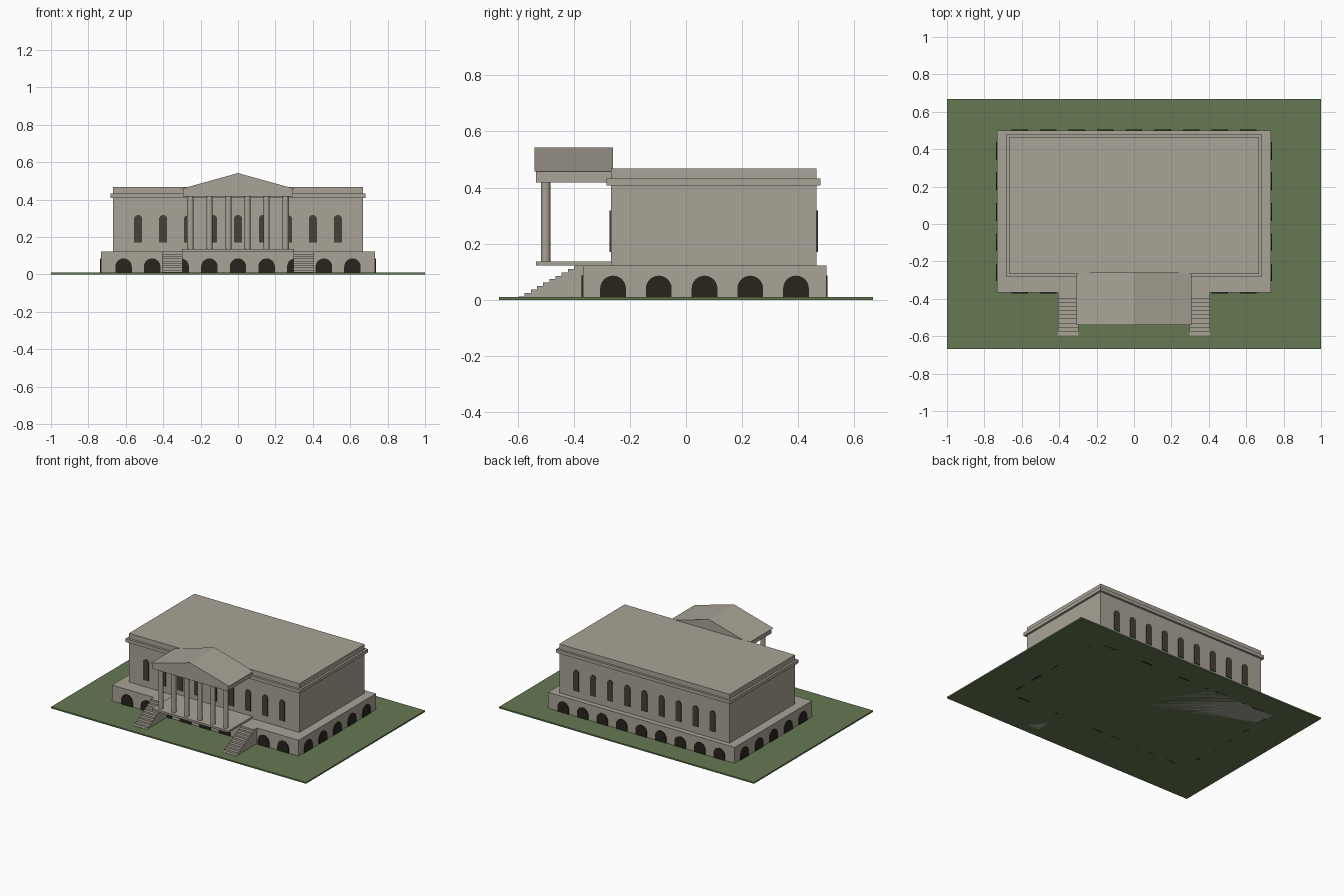
import bpy, bmesh
from math import pi, cos, sin
from mathutils import Matrix

if "Cube" in bpy.data.objects:
    bpy.data.objects.remove(bpy.data.objects["Cube"])


def material(name, rgb):
    m = bpy.data.materials.new(name)
    m.diffuse_color = (*rgb, 1)
    m.use_nodes = True
    m.node_tree.nodes["Principled BSDF"].inputs["Base Color"].default_value = m.diffuse_color
    return m


STONE = material("stone", (0.40, 0.37, 0.31))
GRASS = material("grass", (0.13, 0.19, 0.085))
DARK = material("dark_opening", (0.022, 0.018, 0.012))
GLASS = material("window_pane", (0.06, 0.052, 0.042))


def finish(name, bm, mat):
    bmesh.ops.recalc_face_normals(bm, faces=bm.faces)
    me = bpy.data.meshes.new(name)
    bm.to_mesh(me)
    bm.free()
    me.materials.append(mat)
    ob = bpy.data.objects.new(name, me)
    bpy.context.collection.objects.link(ob)
    return ob


def box(name, x0, x1, y0, y1, z0, z1, mat=STONE):
    bm = bmesh.new()
    bmesh.ops.create_cube(bm, size=1)
    for v in bm.verts:
        v.co = (x1 if v.co.x > 0 else x0, y1 if v.co.y > 0 else y0, z1 if v.co.z > 0 else z0)
    return finish(name, bm, mat)


def prism(name, profile, y0, y1, mat, matrix=Matrix()):
    """Extrude an (x, z) profile along y, then place it with matrix."""
    bm = bmesh.new()
    face = bm.faces.new([bm.verts.new((x, y0, z)) for x, z in profile])
    ext = bmesh.ops.extrude_face_region(bm, geom=[face])["geom"]
    verts = [g for g in ext if isinstance(g, bmesh.types.BMVert)]
    bmesh.ops.translate(bm, vec=(0, y1 - y0, 0), verts=verts)
    bm.transform(matrix)
    return finish(name, bm, mat)


def arch(name, x, y, angle, z0, z1, r, mat, proud=0.005):
    """Round-headed panel standing slightly proud of a wall."""
    pts = [(-r, z0), (r, z0)]
    pts += [(r * cos(a * pi / 12), z1 - r + r * sin(a * pi / 12)) for a in range(13)]
    prism(name, pts, -proud, 0.01, mat,
          Matrix.Translation((x, y, 0)) @ Matrix.Rotation(angle, 4, "Z"))


# lawn, arcaded base, main block, cornice and parapet
box("lawn", -1, 1, -0.667, 0.667, 0, 0.01, GRASS)
box("base", -0.732, 0.732, -0.367, 0.5, 0, 0.122)
box("main_block", -0.668, 0.668, -0.267, 0.465, 0.12, 0.42)
box("cornice", -0.683, 0.683, -0.283, 0.48, 0.408, 0.432)
box("parapet", -0.668, 0.668, -0.267, 0.465, 0.43, 0.468)

# base arches and windows on front and back
for i in range(-4, 5):
    for side, base_y, wall_y, angle in (("front", -0.367, -0.267, 0), ("back", 0.5, 0.465, pi)):
        arch(f"{side}_base_arch", i * 0.153, base_y, angle, 0, 0.086, 0.044, DARK)
        arch(f"{side}_window", i * 0.1335, wall_y, angle, 0.17, 0.318, 0.022, GLASS)

# base arches on the two ends
for i in range(-2, 3):
    y = 0.066 + i * 0.163
    arch("right_base_arch", 0.732, y, pi / 2, 0, 0.086, 0.046, DARK)
    arch("left_base_arch", -0.732, y, -pi / 2, 0, 0.086, 0.046, DARK)

# portico floor, entablature and pediment
box("portico_floor", -0.3, 0.3, -0.535, -0.26, 0.123, 0.137)
box("entablature", -0.295, 0.295, -0.535, -0.262, 0.418, 0.457)
prism("pediment", [(-0.308, 0.457), (0.308, 0.457), (0, 0.542)], -0.54, -0.26, STONE)

# six columns
for i in range(6):
    bm = bmesh.new()
    bmesh.ops.create_cone(bm, cap_ends=True, segments=12, radius1=0.0165, radius2=0.0165, depth=0.285,
                          matrix=Matrix.Translation(((i - 2.5) * 0.102, -0.5, 0.277)))
    finish("column", bm, STONE)

# twin stairs: one stepped profile each
STEPS, RUN, RISE = 10, 0.022, 0.0122
for s in (-1, 1):
    pts = [(-0.597, 0)]
    for k in range(STEPS):
        y = -0.597 + k * RUN
        pts += [(y, (k + 1) * RISE), (y + RUN, (k + 1) * RISE)]
    pts += [(-0.36, STEPS * RISE), (-0.36, 0)]
    # profile x becomes world y, extrusion becomes world x
    turn = Matrix(((0, 1, 0, 0), (1, 0, 0, 0), (0, 0, 1, 0), (0, 0, 0, 1)))
    x0, x1 = sorted((s * 0.298, s * 0.405))
    prism("stair", pts, x0, x1, STONE, turn)
